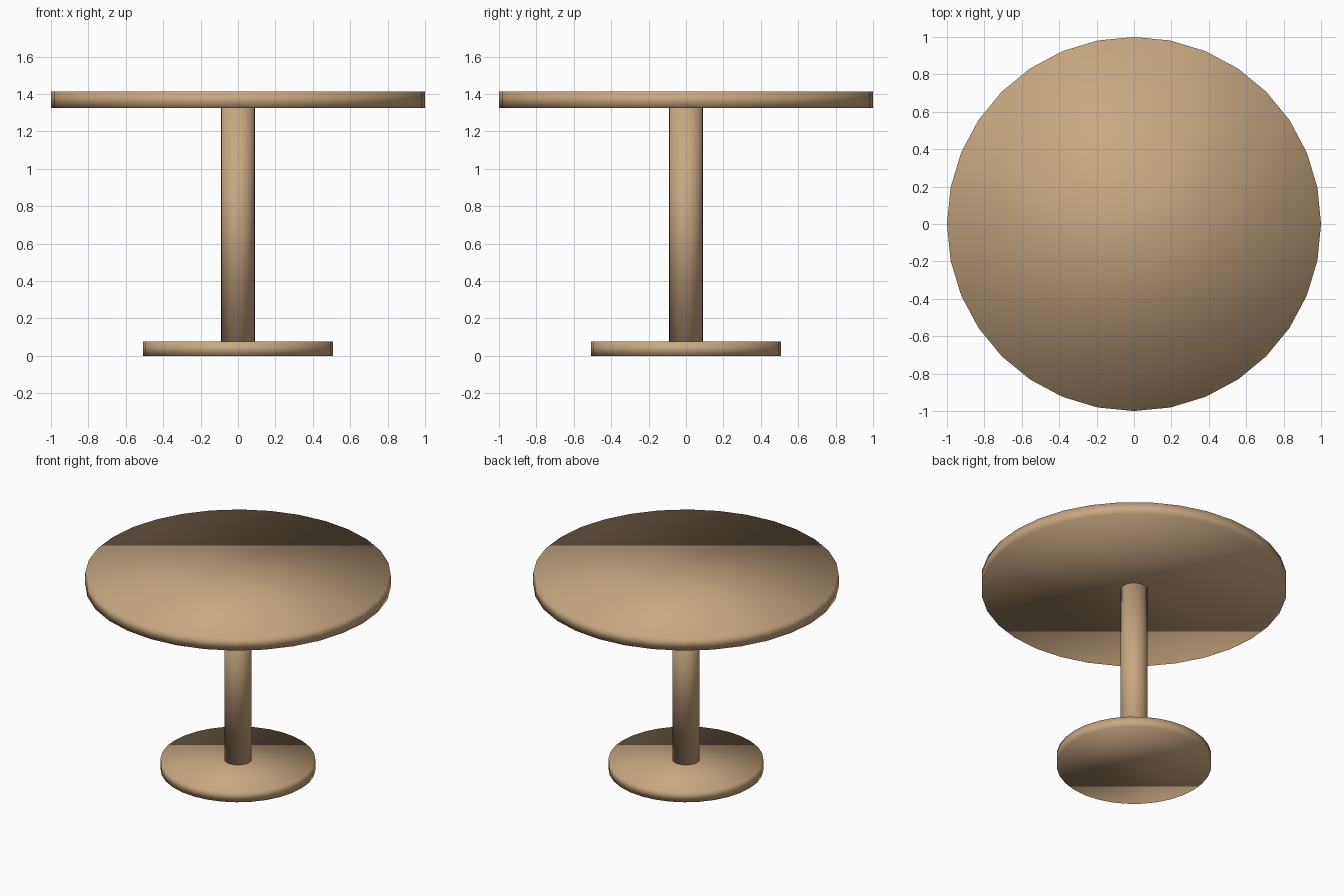
import bpy

if "Cube" in bpy.data.objects:
    bpy.data.objects.remove(bpy.data.objects["Cube"])

wood = bpy.data.materials.new("light_wood")
wood.diffuse_color = (0.58, 0.39, 0.22, 1.0)
wood.use_nodes = True
wood.node_tree.nodes["Principled BSDF"].inputs["Base Color"].default_value = wood.diffuse_color


def disc(name, radius, z0, z1):
    """Upright 32-sided cylinder between two heights, smooth shaded throughout."""
    bpy.ops.mesh.primitive_cylinder_add(
        vertices=32, radius=radius, depth=z1 - z0, location=(0, 0, (z0 + z1) / 2))
    ob = bpy.context.object
    ob.name = name
    ob.data.materials.append(wood)
    bpy.ops.object.shade_smooth()
    return ob


# Round foot, central column and round top
disc("base_plate", 0.507, 0.0, 0.075)
disc("pedestal_post", 0.09, 0.075, 1.325)
disc("table_top", 1.0, 1.325, 1.412)
